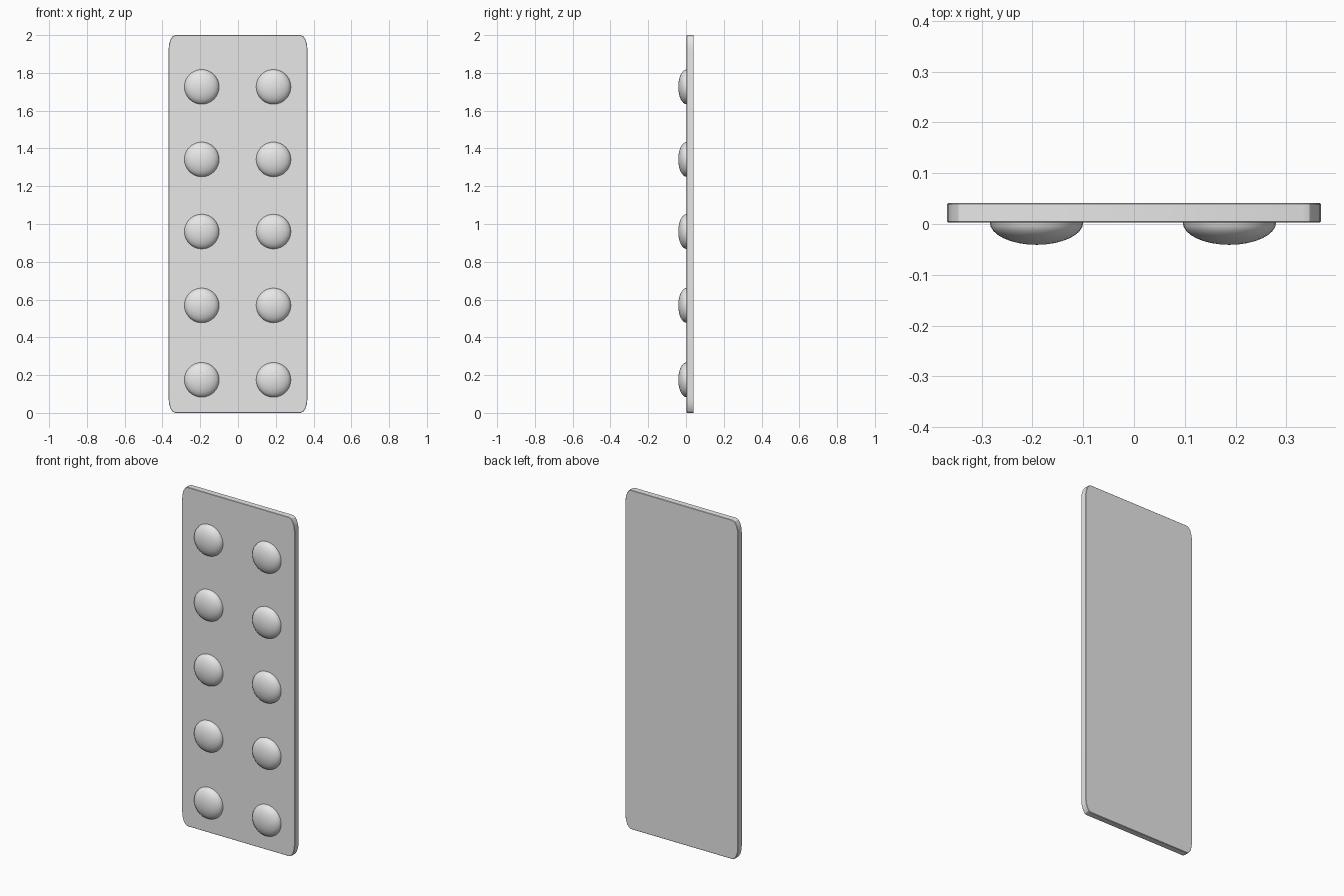
import bpy, bmesh, math
from mathutils import Matrix

cube = bpy.data.objects.get("Cube")
if cube:
    bpy.data.objects.remove(cube, do_unlink=True)

grey = bpy.data.materials.new("light_grey")
grey.use_nodes = True
color = (0.8, 0.8, 0.8, 1)
grey.diffuse_color = color
grey.node_tree.nodes["Principled BSDF"].inputs["Base Color"].default_value = color

FRONT, BACK = 0.003, 0.041


def finish(bm, name, angle):
    bmesh.ops.recalc_face_normals(bm, faces=bm.faces)
    mesh = bpy.data.meshes.new(name)
    bm.to_mesh(mesh)
    bm.free()
    mesh.materials.append(grey)
    obj = bpy.data.objects.new(name, mesh)
    bpy.context.collection.objects.link(obj)
    bpy.ops.object.select_all(action="DESELECT")
    obj.select_set(True)
    bpy.context.view_layer.objects.active = obj
    bpy.ops.object.shade_smooth_by_angle(angle=math.radians(angle))
    return obj


# Backing card: rectangle with tall elliptical corners, extruded backwards
def make_card(half_w=0.368, height=2.0, rx=0.036, rz=0.08, steps=4):
    bm = bmesh.new()
    corners = [(1, 1), (-1, 1), (-1, -1), (1, -1)]
    outline = []
    for quarter, (sx, sz) in enumerate(corners):
        for i in range(steps + 1):
            a = (quarter + i / steps) * math.pi / 2
            x = sx * (half_w - rx) + rx * math.cos(a)
            z = height / 2 + sz * (height / 2 - rz) + rz * math.sin(a)
            outline.append(bm.verts.new((x, FRONT, z)))
    face = bm.faces.new(outline)
    extruded = bmesh.ops.extrude_face_region(bm, geom=[face])["geom"]
    verts = [v for v in extruded if isinstance(v, bmesh.types.BMVert)]
    bmesh.ops.translate(bm, verts=verts, vec=(0, BACK - FRONT, 0))
    # Fine chamfer around the front and back rims
    rims = [e for e in bm.edges if abs(e.verts[0].co.y - e.verts[1].co.y) < 1e-5]
    bmesh.ops.bevel(bm, geom=rims, offset=0.002, segments=1, affect="EDGES")
    return finish(bm, "backing_card", 30)


# Blister: flattened hemisphere bulging out of the front
def make_blister(name, x, z, radius=0.092, depth=0.044):
    bm = bmesh.new()
    bmesh.ops.create_uvsphere(bm, u_segments=32, v_segments=16, radius=1)
    lower = [v for v in bm.verts if v.co.z < -0.01]
    bmesh.ops.delete(bm, geom=lower, context="VERTS")
    place = (Matrix.Translation((x, FRONT, z))
             @ Matrix.Rotation(math.pi / 2, 4, "X")
             @ Matrix.Diagonal((radius, radius, depth, 1)))
    bmesh.ops.transform(bm, matrix=place, verts=bm.verts)
    obj = finish(bm, name, 60)
    # Open shell: make sure the normals point out of the card
    if sum(p.normal.y for p in obj.data.polygons) > 0:
        obj.data.flip_normals()
    return obj


make_card()
for row, z in enumerate((0.175, 0.569, 0.96, 1.342, 1.726), start=1):
    for side, x in (("left", 0.188), ("right", -0.192)):
        make_blister(f"blister_{side}_{row}", x, z)
